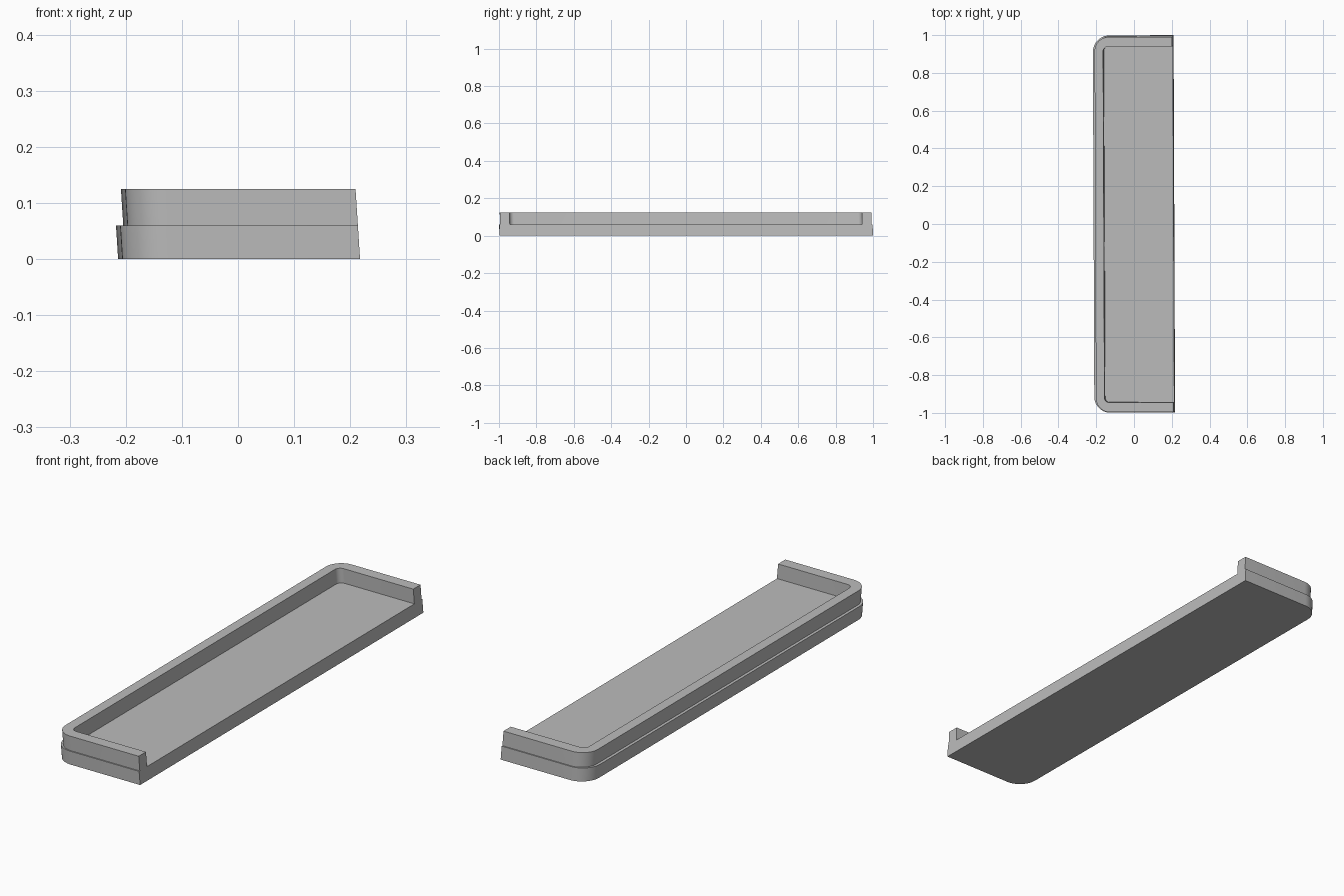
import bpy, bmesh, math
from mathutils import Matrix

cube = bpy.data.objects.get("Cube")
if cube:
    bpy.data.objects.remove(cube, do_unlink=True)

grey = bpy.data.materials.new("plain grey")
grey.use_nodes = True
colour = (0.5, 0.5, 0.5, 1)
grey.diffuse_color = colour
grey.node_tree.nodes["Principled BSDF"].inputs["Base Color"].default_value = colour

OPEN_X = 0.2135   # the open long side
FLOOR_Z = 0.06
TOP_Z = 0.125

# Slight lean of the whole tray
LEAN = Matrix(((1, -0.004, -0.064, 0),
               (0.003, 1, -0.03, 0.001),
               (0, 0, 1, 0),
               (0, 0, 0, 1)))


def u_path(left, half, radius, steps=12):
    """Outline from the open side, round two corners, back to the open side."""
    path = [(OPEN_X, half)]
    for sign, start in ((1, 90), (-1, 180)):
        for i in range(steps + 1):
            a = math.radians(start + 90 * i / steps)
            path.append((left + radius + radius * math.cos(a),
                         sign * (half - radius) + radius * math.sin(a)))
    return path + [(OPEN_X, -half)]


def prism(name, outline, bottom, top):
    bm = bmesh.new()
    face = bm.faces.new([bm.verts.new((x, y, bottom)) for x, y in outline])
    ext = bmesh.ops.extrude_face_region(bm, geom=[face])
    for v in ext["geom"]:
        if isinstance(v, bmesh.types.BMVert):
            v.co.z = top
    bmesh.ops.recalc_face_normals(bm, faces=bm.faces)
    bm.transform(LEAN)
    mesh = bpy.data.meshes.new(name)
    bm.to_mesh(mesh)
    bm.free()
    mesh.materials.append(grey)
    obj = bpy.data.objects.new(name, mesh)
    bpy.context.collection.objects.link(obj)
    bpy.ops.object.select_all(action="DESELECT")
    obj.select_set(True)
    bpy.context.view_layer.objects.active = obj
    bpy.ops.object.shade_smooth_by_angle(angle=math.radians(30))
    return obj


# Solid floor slab with two rounded corners
prism("tray_base", u_path(-0.21, 0.998, 0.085), 0, FLOOR_Z)

# Raised wall on three sides, set in slightly from the slab
outer = u_path(-0.197, 0.993, 0.075)
inner = u_path(-0.152, 0.942, 0.025)
prism("tray_rim", outer + inner[::-1], FLOOR_Z, TOP_Z)
